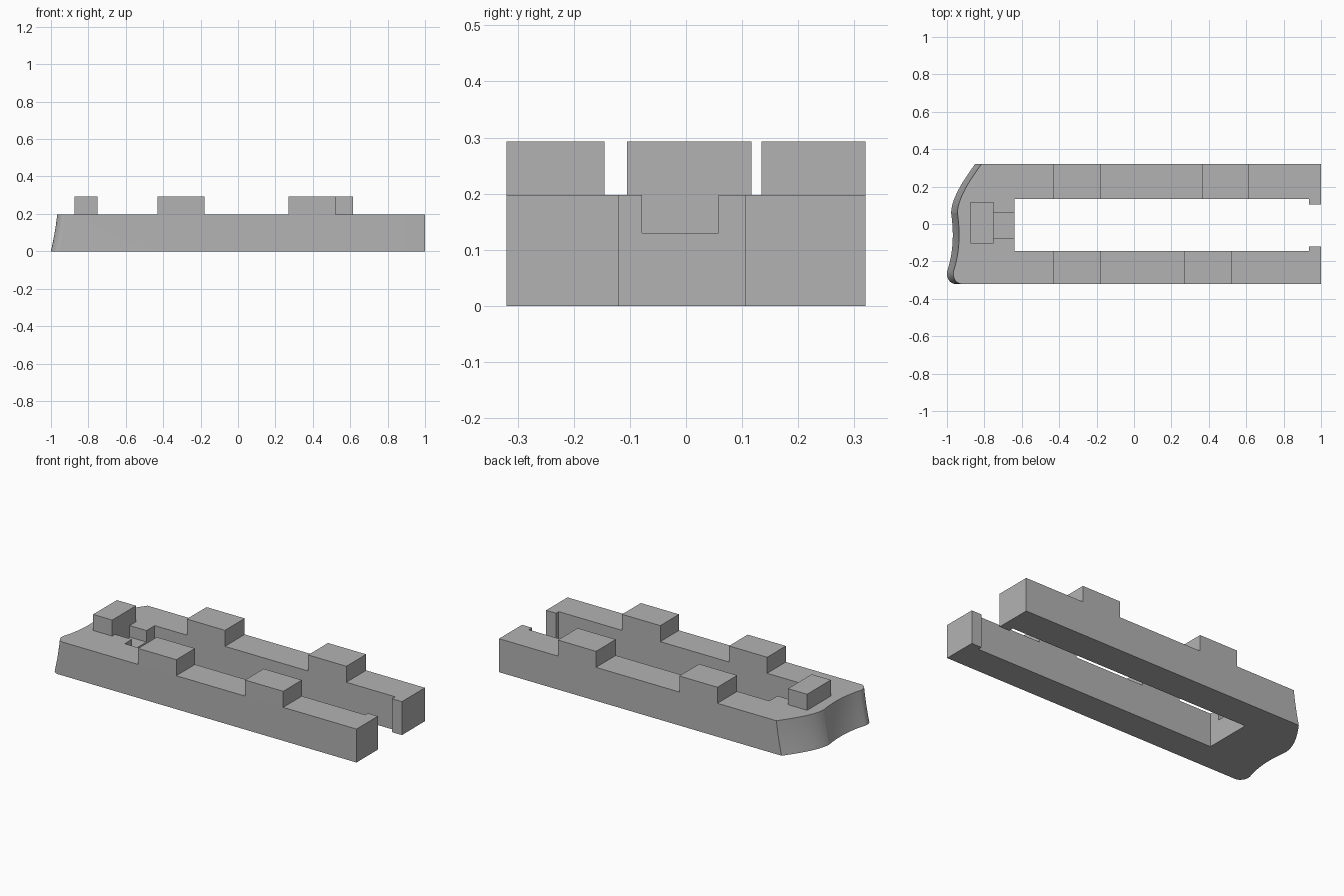
import bpy
import bmesh
import math
from mathutils import Vector
from mathutils.geometry import interpolate_bezier

old = bpy.data.objects.get("Cube")
if old:
    bpy.data.objects.remove(old, do_unlink=True)

GREY = (0.45, 0.45, 0.45, 1)
grey = bpy.data.materials.new("plain grey")
grey.use_nodes = True
grey.diffuse_color = GREY
grey.node_tree.nodes["Principled BSDF"].inputs["Base Color"].default_value = GREY

DECK, TOP, SIDE = 0.198, 0.293, 0.32
SLOT_BACK, SLOT_FRONT = 0.135, -0.145


def finish(bm, name):
    bmesh.ops.recalc_face_normals(bm, faces=bm.faces)
    mesh = bpy.data.meshes.new(name)
    bm.to_mesh(mesh)
    bm.free()
    mesh.materials.append(grey)
    obj = bpy.data.objects.new(name, mesh)
    bpy.context.collection.objects.link(obj)
    return obj


def box(name, xs, ys, zs):
    bm = bmesh.new()
    bmesh.ops.create_cube(bm, size=1)
    for v in bm.verts:
        v.co = [r[0] if c < 0 else r[1] for c, r in zip(v.co, (xs, ys, zs))]
    return finish(bm, name)


def bezier(points, steps):
    pts = [Vector((x, y, 0)) for x, y in points]
    return [tuple(p.xy) for p in interpolate_bezier(*pts, steps)]


# Curved end: bulging half, hollow half, rounded corner
bulge = bezier([(-0.85, SIDE), (-0.93, 0.21), (-0.975, 0.13), (-0.978, 0.06)], 14)
hollow = bezier([(-0.978, 0.06), (-0.962, -0.05), (-0.966, -0.15), (-0.998, -0.25)], 14)
corner = bezier([(-0.998, -0.25), (-1.008, -0.285), (-0.985, -SIDE), (-0.955, -SIDE)], 14)
crease = len(bulge) - 1
end = bulge + hollow[1:] + corner[1:]

# Straight sides and long open slot with lips at its mouth
frame = [(1, -SIDE), (1, -0.12), (0.935, -0.12), (0.935, SLOT_FRONT),
         (-0.64, SLOT_FRONT), (-0.64, SLOT_BACK), (0.935, SLOT_BACK),
         (0.935, 0.105), (1, 0.105), (1, SIDE)]

# Body: outline lofted upwards, the curved end leaning in
bm = bmesh.new()
LAYERS = 6
rings = []
for i in range(LAYERS + 1):
    t = i / LAYERS
    lean = 0.034 * (1.35 * t - 0.35 * t * t)
    ring = [bm.verts.new((x + lean, y, DECK * t)) for x, y in end]
    ring += [bm.verts.new((x, y, DECK * t)) for x, y in frame]
    rings.append(ring)
count = len(rings[0])
for low, high in zip(rings, rings[1:]):
    for j in range(count):
        k = (j + 1) % count
        # Straight walls become single faces below
        if j < len(end) - 1:
            bm.faces.new((low[j], low[k], high[k], high[j]))
for j in range(len(end) - 1, count):
    k = (j + 1) % count
    loop = [rings[0][j], rings[0][k]]
    if k == 0:
        loop += [r[0] for r in rings[1:-1]]
    loop += [rings[-1][k], rings[-1][j]]
    if j == len(end) - 1:
        loop += [r[j] for r in reversed(rings[1:-1])]
    bm.faces.new(loop)
bm.faces.new(rings[0])
bm.faces.new(rings[-1])
# Frame verts on middle layers are unused
bmesh.ops.delete(bm, geom=[v for v in bm.verts if not v.link_faces], context='VERTS')
for low, high in zip(rings, rings[1:]):
    bm.edges.get((low[crease], high[crease])).smooth = False
body = finish(bm, "body")

# Notch in the deck, open to the slot
cutter = box("notch_cutter", (-0.75, -0.6), (-0.078, 0.058), (0.13, 0.25))
cutter.hide_render = True
mod = body.modifiers.new("notch", 'BOOLEAN')
mod.operation = 'DIFFERENCE'
mod.solver = 'EXACT'
mod.object = cutter
bpy.ops.object.select_all(action='DESELECT')
body.select_set(True)
bpy.context.view_layer.objects.active = body
bpy.ops.object.modifier_apply(modifier=mod.name)
bpy.data.objects.remove(cutter, do_unlink=True)
bpy.ops.object.shade_smooth_by_angle(angle=math.radians(25))

# Raised blocks on the two rails and at the closed end
FRONT_Y, BACK_Y = (-SIDE, SLOT_FRONT), (0.13, SIDE)
for name, x, ys in [("front_block_left", 0.27, FRONT_Y), ("front_block_right", -0.43, FRONT_Y),
                    ("back_block_left", 0.365, BACK_Y), ("back_block_right", -0.43, BACK_Y)]:
    inner = (max(ys[0], SLOT_BACK), ys[1]) if ys[0] > 0 else ys
    box(name, (x, x + 0.25), inner, (DECK, TOP))
box("end_block", (-0.875, -0.75), (-0.105, 0.117), (DECK, TOP))
